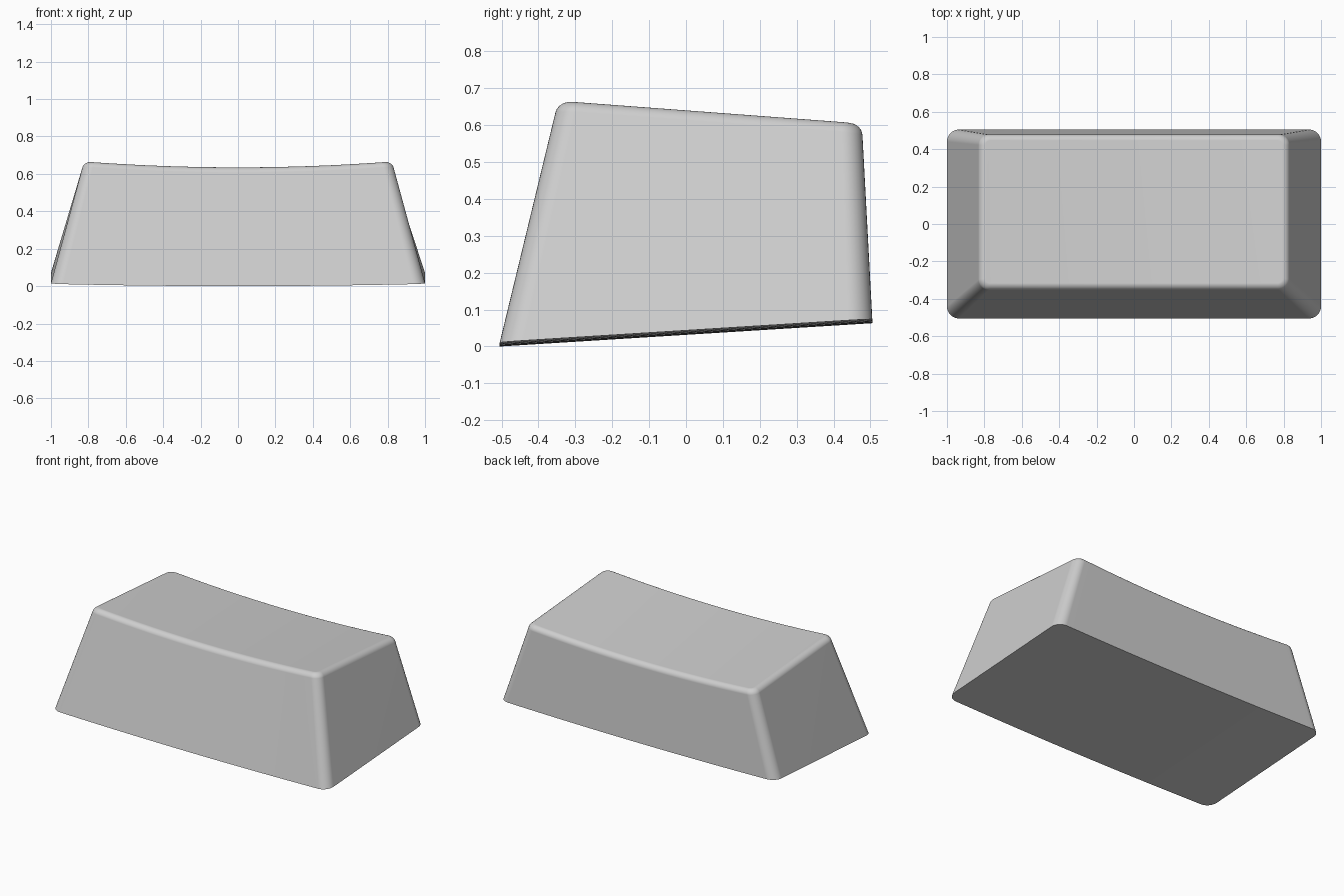
import bpy, bmesh
from math import sin, cos, pi

cube = bpy.data.objects.get("Cube")
if cube:
    bpy.data.objects.remove(cube, do_unlink=True)

ARC, SPAN, FILLET = 8, 16, 0.03   # corner steps, steps along the long side, top edge radius
HEIGHT = 0.62


def lerp(a, b, t):
    return a + (b - a) * t


def top_z(x, y):
    """Tilted top, dished across its width."""
    return 0.642 - 0.075 * y - 0.031 * (1 - (x / 0.82) ** 2)


def base_z(x, y):
    """Tilted underside with a slight sag."""
    return 0.012 + 0.0625 * (y + 0.505) - 0.012 * (1 - x * x)


def outline(t, inset):
    """Rounded rectangle at height fraction t: front row and back row, left to right."""
    half = lerp(1.0, 0.823, t) - inset
    front = lerp(-0.505, -0.346, t) + inset
    back = lerp(0.505, 0.477, t) - inset
    r = lerp(0.065, 0.055, t) - inset
    profile = [(-half + r - r * cos(a), r - r * sin(a))
               for a in (i * pi / 2 / ARC for i in range(ARC + 1))]
    middle = [(lerp(-half + r, half - r, i / SPAN), 0) for i in range(1, SPAN)]
    profile += middle + [(-x, d) for x, d in reversed(profile)]
    return [(x, front + d) for x, d in profile], [(x, back - d) for x, d in profile]


bm = bmesh.new()


def add_ring(t, inset, height):
    return [[bm.verts.new((x, y, height(x, y))) for x, y in row]
            for row in outline(t, inset)]


# Walls from the base up through the rounded top edge
rings = [add_ring(0, 0, base_z)]
for i in range(7):
    a = i / 6 * pi / 2
    drop = FILLET * (1 - sin(a))
    rings.append(add_ring(1 - drop / HEIGHT, FILLET * (1 - cos(a)),
                          lambda x, y: top_z(x, y) - drop))

for low, high in zip(rings, rings[1:]):
    a = low[0] + low[1][::-1]
    b = high[0] + high[1][::-1]
    for i in range(len(a)):
        j = (i + 1) % len(a)
        bm.faces.new((a[i], a[j], b[j], b[i]))

# Underside and dished top, as strips running front to back
for front, back in (rings[0], rings[-1]):
    for i in range(len(front) - 1):
        bm.faces.new((front[i], front[i + 1], back[i + 1], back[i]))

bmesh.ops.recalc_face_normals(bm, faces=bm.faces)
mesh = bpy.data.meshes.new("keycap_body")
bm.to_mesh(mesh)
bm.free()

grey = bpy.data.materials.new("light_grey")
grey.use_nodes = True
colour = (0.62, 0.62, 0.62, 1)
grey.diffuse_color = colour
grey.node_tree.nodes["Principled BSDF"].inputs["Base Color"].default_value = colour
mesh.materials.append(grey)

body = bpy.data.objects.new("keycap_body", mesh)
bpy.context.collection.objects.link(body)
bpy.ops.object.select_all(action='DESELECT')
body.select_set(True)
bpy.context.view_layer.objects.active = body
bpy.ops.object.shade_smooth_by_angle(angle=0.6)

# Keep the broad faces flat-looking beside the rounded edges
weighted = body.modifiers.new("weighted_normals", 'WEIGHTED_NORMAL')
weighted.keep_sharp = True
